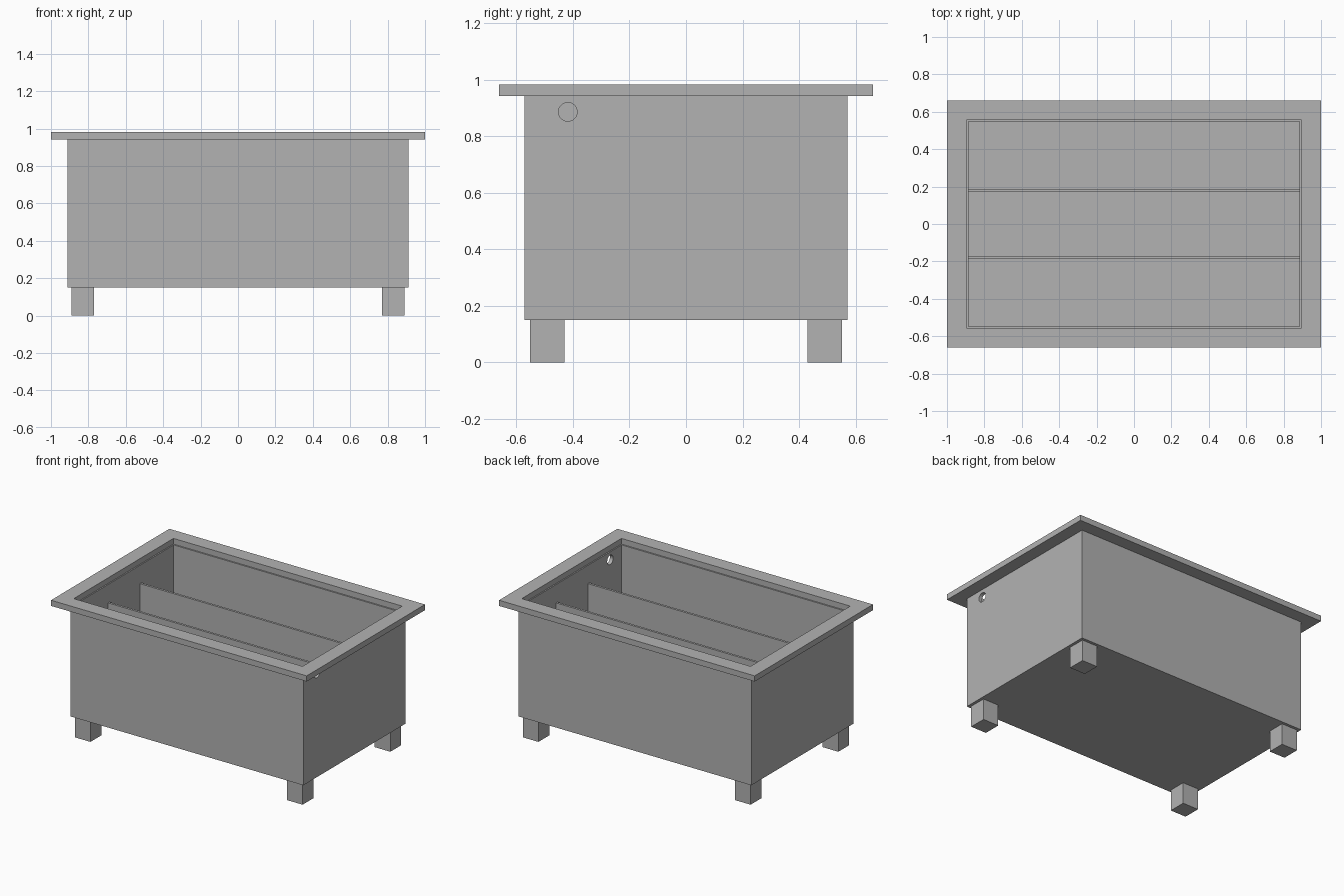
import bpy
import bmesh
from math import pi

cube = bpy.data.objects.get("Cube")
if cube:
    bpy.data.objects.remove(cube, do_unlink=True)

grey = bpy.data.materials.new("plain grey")
grey.use_nodes = True
COLOUR = (0.448, 0.448, 0.448, 1)
grey.diffuse_color = COLOUR
grey.node_tree.nodes["Principled BSDF"].inputs["Base Color"].default_value = COLOUR


def loft(name, levels, centre=(0, 0), ring=False):
    """Join rectangles (half x, half y, z) in order; cap the ends, or close as a ring."""
    bm = bmesh.new()
    cx, cy = centre
    loops = [[bm.verts.new((cx + sx * hx, cy + sy * hy, z))
              for sx, sy in ((-1, -1), (1, -1), (1, 1), (-1, 1))]
             for hx, hy, z in levels]
    pairs = list(zip(loops, loops[1:]))
    if ring:
        pairs.append((loops[-1], loops[0]))
    else:
        bm.faces.new(loops[0])
        bm.faces.new(loops[-1])
    for a, b in pairs:
        for i in range(4):
            j = (i + 1) % 4
            bm.faces.new((a[i], a[j], b[j], b[i]))
    bmesh.ops.recalc_face_normals(bm, faces=bm.faces)
    mesh = bpy.data.meshes.new(name)
    bm.to_mesh(mesh)
    bm.free()
    mesh.materials.append(grey)
    obj = bpy.data.objects.new(name, mesh)
    bpy.context.collection.objects.link(obj)
    return obj


BOTTOM, TOP, RIM_TOP, FLOOR = 0.15, 0.942, 0.982, 0.172
OUT_X, OUT_Y, IN_X, IN_Y = 0.911, 0.571, 0.886, 0.547

# Open tank with thin walls and floor
tank = loft("tank", [(OUT_X, OUT_Y, BOTTOM), (OUT_X, OUT_Y, TOP),
                     (IN_X, IN_Y, TOP), (IN_X, IN_Y, FLOOR)])

# Round overflow hole through the +x wall
bpy.ops.mesh.primitive_cylinder_add(vertices=48, radius=0.033, depth=0.2,
                                    location=(0.9, -0.418, 0.886),
                                    rotation=(0, pi / 2, 0))
cutter = bpy.context.object
cutter.name = "hole_cutter"
cutter.hide_render = True
cutter.data.materials.append(grey)
cut = tank.modifiers.new("overflow_hole", "BOOLEAN")
cut.operation = "DIFFERENCE"
cut.solver = "EXACT"
cut.object = cutter
bpy.context.view_layer.objects.active = tank
bpy.ops.object.modifier_apply(modifier=cut.name)
bpy.data.objects.remove(cutter, do_unlink=True)

# Flat overhanging rim, its opening slightly wider than the tank
loft("rim", [(1, 0.661, TOP), (1, 0.661, RIM_TOP),
             (0.895, 0.557, RIM_TOP), (0.895, 0.557, TOP)], ring=True)

# Two lengthwise dividers, lower than the rim
for side, name in ((-1, "front_divider"), (1, "back_divider")):
    loft(name, [(IN_X, 0.008, FLOOR), (IN_X, 0.008, 0.812)], (0, side * 0.178))

# Four square legs
for sx, across in ((-1, "right"), (1, "left")):
    for sy, along in ((-1, "front"), (1, "back")):
        loft(f"{along}_{across}_leg", [(0.061, 0.061, 0), (0.061, 0.061, BOTTOM)],
             (sx * 0.83, sy * 0.49))
